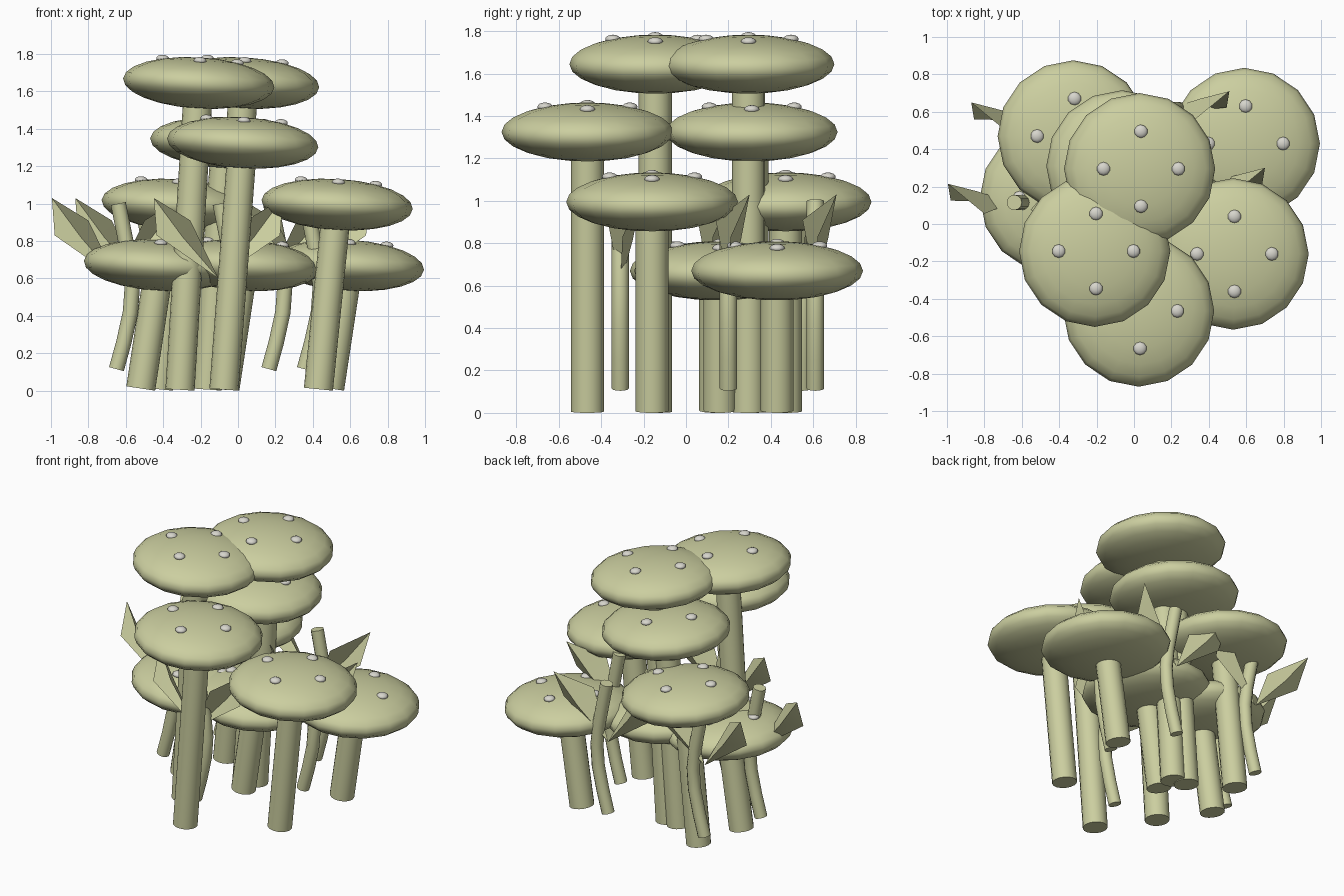
import bpy, bmesh, math
from mathutils import Vector, Matrix

cube = bpy.data.objects.get("Cube")
if cube:
    bpy.data.objects.remove(cube, do_unlink=True)


def material(name, rgb):
    m = bpy.data.materials.new(name)
    m.use_nodes = True
    m.diffuse_color = (*rgb, 1)
    bsdf = m.node_tree.nodes["Principled BSDF"]
    bsdf.inputs["Base Color"].default_value = (*rgb, 1)
    bsdf.inputs["Roughness"].default_value = 0.8
    return m


khaki = material("khaki_green", (0.60, 0.62, 0.35))
pale = material("pale_grey", (0.68, 0.67, 0.61))


def finish(bm, name, mat, angle=50):
    bmesh.ops.recalc_face_normals(bm, faces=bm.faces)
    mesh = bpy.data.meshes.new(name)
    bm.to_mesh(mesh)
    bm.free()
    mesh.materials.append(mat)
    ob = bpy.data.objects.new(name, mesh)
    bpy.context.collection.objects.link(ob)
    mesh.shade_smooth()
    bpy.ops.object.select_all(action="DESELECT")
    ob.select_set(True)
    bpy.context.view_layer.objects.active = ob
    bpy.ops.object.shade_smooth_by_angle(angle=math.radians(angle))
    return ob


def add_ball(bm, frame, pos, size, seg, rings):
    m = frame @ Matrix.Translation(pos) @ Matrix.Diagonal((*size, 1))
    bmesh.ops.create_uvsphere(bm, u_segments=seg, v_segments=rings, radius=1, matrix=m)


def tube(name, path, radius, sides):
    """Closed tube in the xz plane, with rings square to the path."""
    bm = bmesh.new()
    rings = []
    for i, p in enumerate(path):
        d = (path[min(i + 1, len(path) - 1)] - path[max(i - 1, 0)]).normalized()
        u = Vector((d.z, 0, -d.x))
        v = Vector((0, 1, 0))
        turns = [2 * math.pi * k / sides for k in range(sides)]
        rings.append([bm.verts.new(p + radius * (u * math.cos(t) + v * math.sin(t))) for t in turns])
    for a, b in zip(rings, rings[1:]):
        for k in range(sides):
            n = (k + 1) % sides
            bm.faces.new((a[k], a[n], b[n], b[k]))
    bm.faces.new(rings[0])
    bm.faces.new(rings[-1])
    return finish(bm, name, khaki)


# Mushrooms: flattened cap, leaning stem and four spots
CAP_R, CAP_H, STEM_R, LEAN, SPOT_R = 0.405, 0.137, 0.078, 0.10, 0.2


def mushroom(label, x, y, z):
    foot = Vector((x - LEAN, y, STEM_R * LEAN / z))
    top = Vector((x, y, z))
    tube("stem_" + label, [foot, top], STEM_R, 16)
    frame = Matrix.Translation(top) @ Matrix.Rotation(0.06, 4, "Y")
    bm = bmesh.new()
    add_ball(bm, frame, (0, 0, 0), (CAP_R, CAP_R, CAP_H), 16, 12)
    finish(bm, "cap_" + label, khaki)
    bm = bmesh.new()
    height = CAP_H * math.sqrt(1 - (SPOT_R / CAP_R) ** 2)
    for k in range(4):
        a = k * math.pi / 2
        pos = (SPOT_R * math.cos(a), SPOT_R * math.sin(a), height)
        add_ball(bm, frame, pos, (0.036, 0.036, 0.02), 10, 8)
    finish(bm, "spots_" + label, pale)


mushroom("tall_front", -0.21, -0.145, 1.645)
mushroom("tall_back", 0.03, 0.295, 1.645)
mushroom("middle_front", 0.025, -0.465, 1.325)
mushroom("middle_back", -0.065, 0.31, 1.325)
mushroom("low_left", 0.53, -0.16, 0.995)
mushroom("low_back", -0.325, 0.47, 0.995)
mushroom("short_left", 0.59, 0.43, 0.67)
mushroom("short_right", -0.42, 0.14, 0.67)
mushroom("short_middle", 0.03, 0.16, 0.67)

# Sprouts: bent stalk with a mirrored pair of folded leaves
BEND = [(0, 0.115), (0.04, 0.26), (0.075, 0.42), (0.085, 0.56), (0.07, 0.7), (0.01, 1.0)]


def sprout(label, x, y):
    tube("stalk_" + label, [Vector((x + dx, y, z)) for dx, z in BEND], 0.041, 12)
    for side, word in ((1, "left"), (-1, "right")):
        bm = bmesh.new()
        base, upper, tip, lower, fold = [
            bm.verts.new((x + side * px, y + py, pz)) for px, py, pz in (
                (0.0, 0.0, 0.6), (0.15, -0.06, 0.91), (0.345, 0.10, 1.03),
                (0.33, 0.01, 0.83), (0.19, 0.06, 0.82))]
        for tri in ((base, fold, upper), (upper, fold, tip),
                    (base, lower, fold), (fold, lower, tip)):
            bm.faces.new(tri)
        finish(bm, f"leaf_{label}_{word}", khaki, 20)


sprout("front", -0.105, -0.31)
sprout("right", -0.65, 0.115)
sprout("back_right", -0.525, 0.55)
sprout("back_left", 0.165, 0.61)
sprout("left", 0.355, 0.20)
